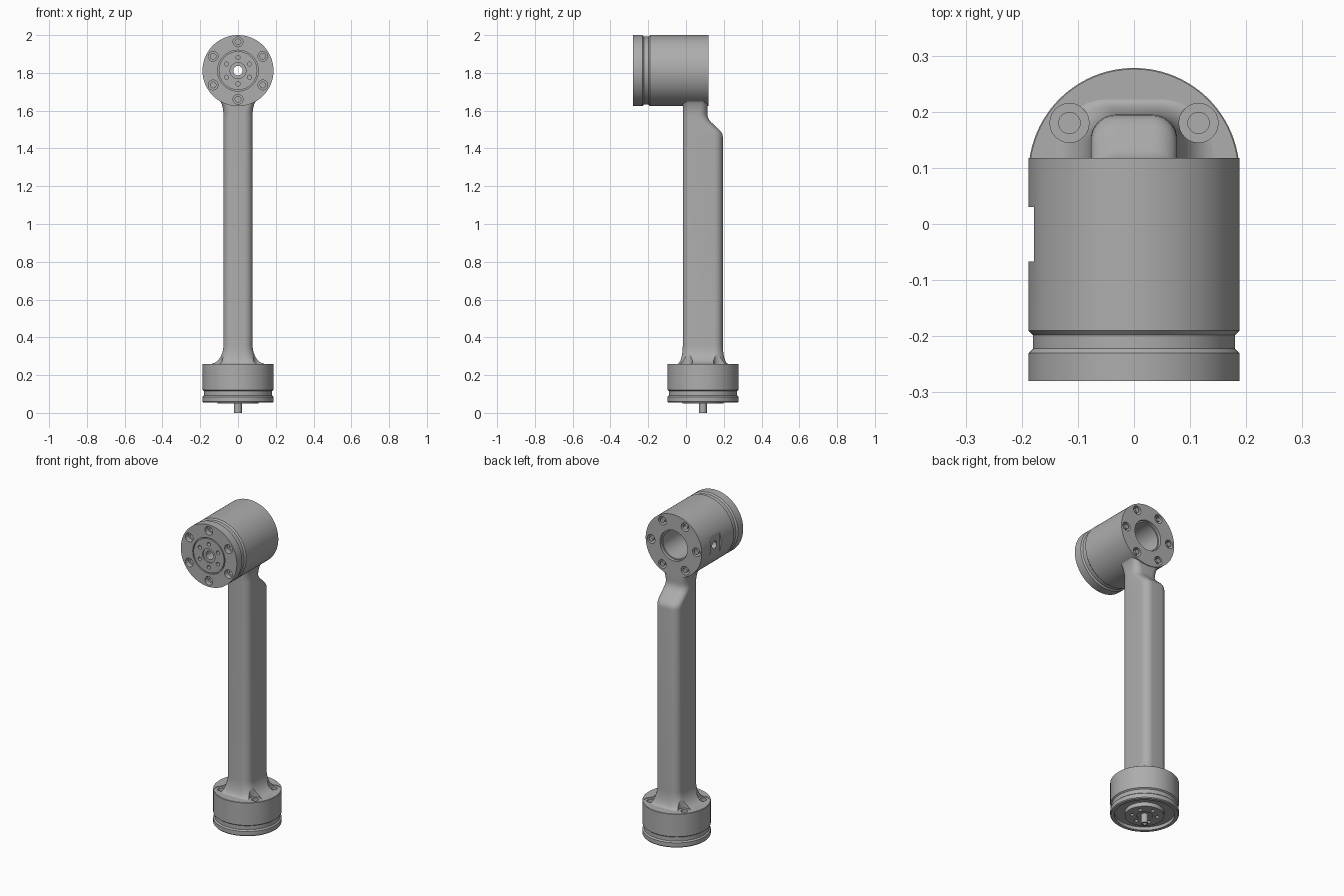
import bpy, bmesh, math
from mathutils import Matrix, Vector

cube = bpy.data.objects.get("Cube")
if cube:
    bpy.data.objects.remove(cube)

grey = bpy.data.materials.new("machined_grey")
grey.use_nodes = True
grey.diffuse_color = (0.42, 0.42, 0.42, 1)
grey.node_tree.nodes["Principled BSDF"].inputs["Base Color"].default_value = (0.42, 0.42, 0.42, 1)


def make(name, bm):
    mesh = bpy.data.meshes.new(name)
    bmesh.ops.recalc_face_normals(bm, faces=bm.faces)
    bm.to_mesh(mesh)
    bm.free()
    mesh.materials.append(grey)
    obj = bpy.data.objects.new(name, mesh)
    bpy.context.collection.objects.link(obj)
    return obj


def lathe(bm, profile, matrix, steps):
    """Spin a closed (radius, height) outline around local z, then place it."""
    part = bmesh.new()
    verts = [part.verts.new((r, 0, h)) for r, h in profile]
    edges = [part.edges.new((a, b)) for a, b in zip(verts, verts[1:] + verts[:1])
             if a.co.x > 0 or b.co.x > 0]
    bmesh.ops.spin(part, geom=verts + edges, axis=(0, 0, 1), cent=(0, 0, 0),
                   angle=math.tau, steps=steps, use_merge=False)
    bmesh.ops.remove_doubles(part, verts=part.verts, dist=0.00005)
    part.transform(matrix)
    bmesh.ops.recalc_face_normals(part, faces=part.faces)
    temp = bpy.data.meshes.new("temp")
    part.to_mesh(temp)
    part.free()
    bm.from_mesh(temp)
    bpy.data.meshes.remove(temp)


def bore(r, top, floor):
    return [(0, top), (r, top), (r, floor), (0, floor)]


def counterbore(r, top, floor, r2, floor2):
    return [(0, top), (r, top), (r, floor), (r2, floor), (r2, floor2), (0, floor2)]


def ring(radius, start):
    return [(radius * math.cos(math.radians(start + 60 * i)),
             radius * math.sin(math.radians(start + 60 * i))) for i in range(6)]


def cut(obj, cutter):
    mod = obj.modifiers.new("cut", 'BOOLEAN')
    mod.operation = 'DIFFERENCE'
    mod.solver = 'EXACT'
    mod.object = cutter
    bpy.context.view_layer.objects.active = obj
    bpy.ops.object.modifier_apply(modifier=mod.name)


def holes(name, placements, frame):
    """One cutter object made of separate turned plugs."""
    bm = bmesh.new()
    for (x, y), profile in placements:
        lathe(bm, profile, frame @ Matrix.Translation((x, y, 0)), 24)
    obj = make(name, bm)
    obj.hide_render = True
    return obj


# Frames: local z is the turning axis
head_frame = Matrix.Translation((0, 0, 1.812)) @ Matrix.Rotation(math.pi / 2, 4, 'X')
base_frame = Matrix.Translation((0, 0.09, 0))

# Head: turned housing with rim groove, face grooves, rear pocket, through bore
bm = bmesh.new()
lathe(bm, [(0.025, 0.272), (0.042, 0.272), (0.042, 0.28), (0.102, 0.28), (0.102, 0.27),
           (0.108, 0.27), (0.108, 0.28), (0.188, 0.28), (0.188, 0.23), (0.18, 0.222),
           (0.18, 0.198), (0.188, 0.19), (0.188, -0.118), (0.092, -0.118),
           (0.092, -0.10), (0.085, -0.10), (0.085, 0.08), (0.025, 0.08)], head_frame, 96)
head = make("head_housing", bm)

# Base: turned flange with rim groove and recessed underside
bm = bmesh.new()
lathe(bm, [(0, 0.26), (0.186, 0.26), (0.188, 0.258), (0.188, 0.122), (0.18, 0.116),
           (0.18, 0.092), (0.188, 0.085), (0.188, 0.06), (0.184, 0.055), (0.165, 0.055),
           (0.165, 0.075), (0.108, 0.075), (0.108, 0.05), (0.045, 0.05),
           (0.045, 0.056), (0, 0.056)], base_frame, 96)
base = make("base_flange", bm)

# Output shaft: hollow stub under the base
bm = bmesh.new()
lathe(bm, [(0.011, 0), (0.02, 0), (0.02, 0.06), (0.011, 0.06)], base_frame, 32)
shaft = make("base_shaft", bm)

# Arm sections: (z, half width, front y, back y, corner radius)
sections = []
for i in range(9):
    a = i / 8 * math.pi / 2
    off = 1 - math.sin(a)
    sections.append((0.259 + 0.1 * (1 - math.cos(a)), 0.077 + 0.07 * off,
                     -0.017 - 0.03 * off, 0.195 + 0.03 * off, 0.045 + 0.05 * off))
for z, back in ((1.46, 0.195), (1.475, 0.193), (1.488, 0.186), (1.5, 0.175),
                (1.54, 0.132), (1.552, 0.122), (1.565, 0.116)):
    sections.append((z, 0.077, -0.017, back, 0.045))
for i in range(9):
    a = i / 8 * math.pi / 2
    off = 1 - math.cos(a)
    sections.append((1.575 + 0.09 * math.sin(a), 0.077 + 0.036 * off, -0.017, 0.113,
                     0.045 - 0.025 * i / 8))

# Arm: rounded box section lofted upwards
bm = bmesh.new()
loops = []
for z, hx, front, back, r in sections:
    loop = []
    corners = ((hx - r, back - r), (r - hx, back - r), (r - hx, front + r), (hx - r, front + r))
    for quarter, (cx, cy) in enumerate(corners):
        for k in range(9):
            a = (quarter + k / 8) * math.pi / 2
            loop.append(bm.verts.new((cx + r * math.cos(a), cy + r * math.sin(a), z)))
    loops.append(loop)
for low, high in zip(loops, loops[1:]):
    for i in range(len(low)):
        j = (i + 1) % len(low)
        bm.faces.new((low[i], low[j], high[j], high[i]))
bm.faces.new(loops[0][::-1])
bm.faces.new(loops[-1])
arm = make("arm", bm)

# Cutters: screw holes on both head faces and the base, and the side flat
front_holes = holes("front_hole_cutter",
                    [(p, counterbore(0.026, 0.3, 0.25, 0.015, 0.22)) for p in ring(0.152, 30)]
                    + [(p, bore(0.011, 0.3, 0.25)) for p in ring(0.07, 30)], head_frame)
rear_holes = holes("rear_hole_cutter",
                   [(p, counterbore(0.026, -0.06, -0.14, 0.014, -0.03)[::-1])
                    for p in ring(0.152, 0)], head_frame)
base_holes = holes("base_hole_cutter",
                   [((x, y), counterbore(0.035, 0.4, 0.257, 0.019, 0.2))
                    for x in (-0.115, 0.115) for y in (-0.09, 0.09)]
                   + [(p, bore(0.011, 0.065, 0.03)) for p in ring(0.07, 30)], base_frame)
side_frame = Matrix.Translation((0, -0.018, 1.812)) @ Matrix.Rotation(-math.pi / 2, 4, 'Y')
side_hole = holes("side_hole_cutter", [((0, 0), bore(0.022, 0.2, 0.14))], side_frame)
bm = bmesh.new()
bmesh.ops.create_cube(bm, size=1, matrix=Matrix.Translation((-0.228, -0.018, 1.812))
                      @ Matrix.Diagonal((0.1, 0.097, 0.2, 1)))
side_flat = make("side_flat_cutter", bm)

for target, cutters in ((head, (front_holes, rear_holes, side_flat, side_hole)),
                        (base, (base_holes,)), (arm, (base_holes, rear_holes))):
    for cutter in cutters:
        cut(target, cutter)
for cutter in (front_holes, rear_holes, base_holes, side_hole, side_flat):
    bpy.data.objects.remove(cutter)

# Smooth curved walls while keeping machined edges crisp
bpy.ops.object.select_all(action='DESELECT')
for obj in (head, base, shaft, arm):
    obj.select_set(True)
bpy.context.view_layer.objects.active = head
bpy.ops.object.shade_smooth_by_angle(angle=math.radians(30))
